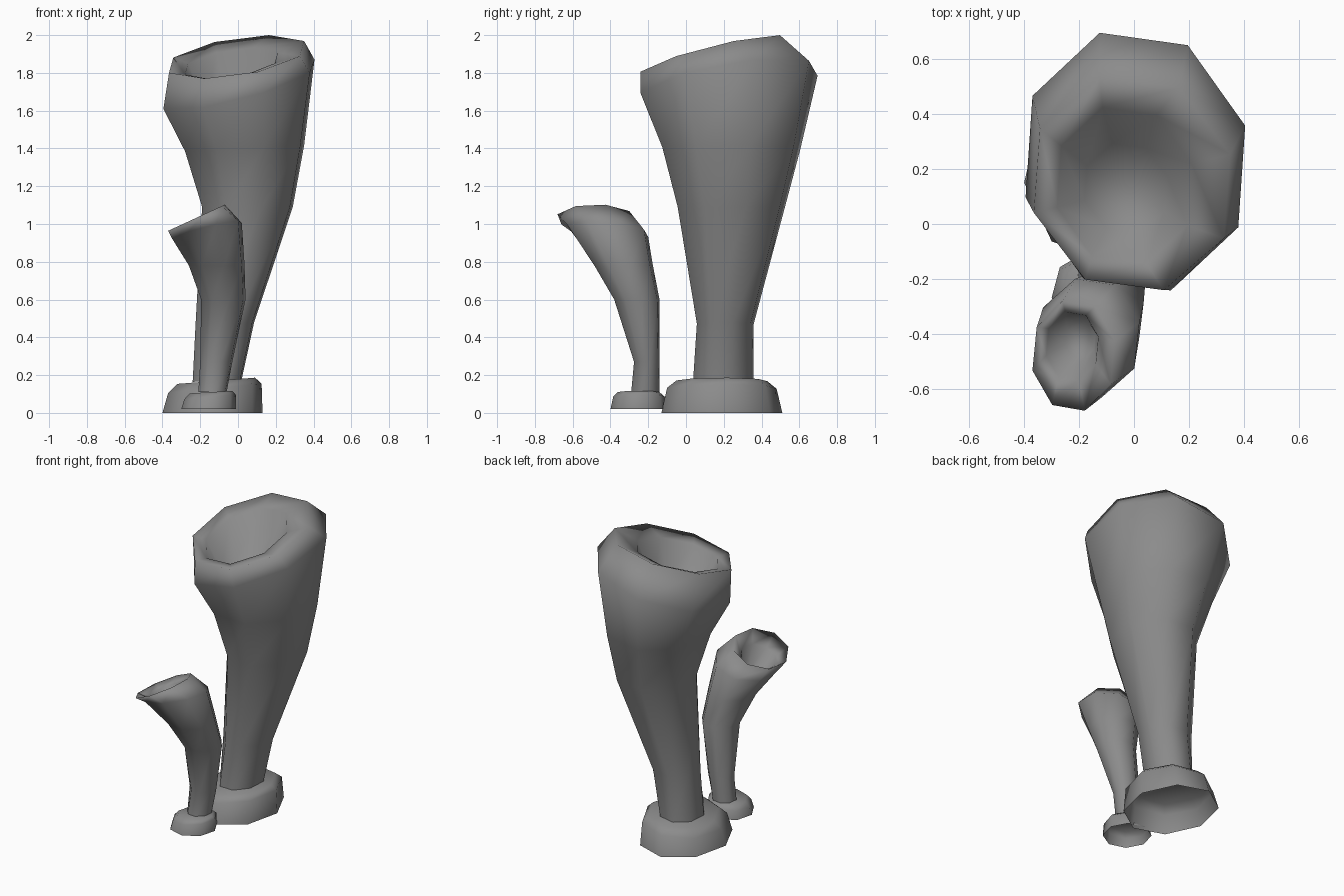
import bpy, bmesh, math

SIDES = 8
stone = bpy.data.materials.new("dark_grey")
stone.diffuse_color = (0.26, 0.26, 0.26, 1)


def loft(name, rings, phase, skew=0.0):
    """Skin tilted 8-sided rings: (x min, x max, y min, y max, z, x slope, y slope)."""
    phase = math.radians(phase)
    unit = [(math.cos(phase + i * math.tau / SIDES), math.sin(phase + i * math.tau / SIDES))
            for i in range(SIDES)]
    mx, my = max(abs(u[0]) for u in unit), max(abs(u[1]) for u in unit)
    bm = bmesh.new()
    loops = []
    for x0, x1, y0, y1, z, a, b in rings:
        loop = []
        for ux, uy in unit:
            dx, dy = ux / mx * (x1 - x0) / 2, uy / my * (y1 - y0) / 2
            dy -= skew * dx
            loop.append(bm.verts.new(((x0 + x1) / 2 + dx, (y0 + y1) / 2 + dy,
                                      z + a * dx + b * dy)))
        loops.append(loop)
    for lo, hi in zip(loops, loops[1:]):
        for i in range(SIDES):
            j = (i + 1) % SIDES
            bm.faces.new((lo[i], lo[j], hi[j], hi[i]))
    bm.faces.new(loops[-1])
    for f in bm.faces:
        f.smooth = True
    mesh = bpy.data.meshes.new(name)
    bm.to_mesh(mesh)
    bm.free()
    mesh.materials.append(stone)
    ob = bpy.data.objects.new(name, mesh)
    bpy.context.collection.objects.link(ob)
    return ob


# large foot, open underneath
loft("large_foot", [
    (-0.40, 0.13, -0.13, 0.51, 0.00, 0, 0),
    (-0.37, 0.125, -0.10, 0.48, 0.13, 0.1, 0),
    (-0.32, 0.09, -0.05, 0.43, 0.17, 0.08, 0),
], 7)

# large flared tube: rounded tilted lip around a deep mouth
loft("large_tube", [
    (-0.24, 0.02, 0.04, 0.355, 0.172, 0.06, 0),
    (-0.225, 0.085, 0.06, 0.355, 0.47, 0.05, 0),
    (-0.19, 0.29, -0.04, 0.52, 1.09, 0, 0),
    (-0.28, 0.35, -0.12, 0.60, 1.40, 0.05, 0),
    (-0.395, 0.405, -0.235, 0.69, 1.74, 0.27, 0.17),
    (-0.365, 0.35, -0.235, 0.53, 1.885, 0.16, 0.25),
    (-0.28, 0.21, -0.14, 0.42, 1.85, 0.16, 0.25),
    (-0.18, 0.12, -0.03, 0.29, 1.62, 0.1, 0.15),
], 18, 0.05)

# small foot, open underneath
loft("small_foot", [
    (-0.30, -0.01, -0.40, -0.10, 0.02, 0, 0),
    (-0.285, -0.012, -0.385, -0.11, 0.085, 0.1, 0),
    (-0.255, -0.03, -0.36, -0.14, 0.11, 0.06, 0),
], 7)

# small tube bending forward, mouth turned to the left
loft("small_tube", [
    (-0.21, -0.06, -0.29, -0.14, 0.11, 0, 0),
    (-0.20, -0.03, -0.275, -0.14, 0.27, 0, 0),
    (-0.195, 0.04, -0.38, -0.14, 0.60, 0, 0),
    (-0.26, 0.035, -0.485, -0.175, 0.78, 0, 0),
    (-0.35, 0.02, -0.63, -0.20, 0.965, 0.25, -0.1),
    (-0.37, -0.07, -0.68, -0.28, 1.033, 0.46, 0),
    (-0.32, -0.13, -0.57, -0.32, 0.99, 0.5, 0),
    (-0.25, -0.14, -0.49, -0.35, 0.87, 0.3, 0),
], 15)
